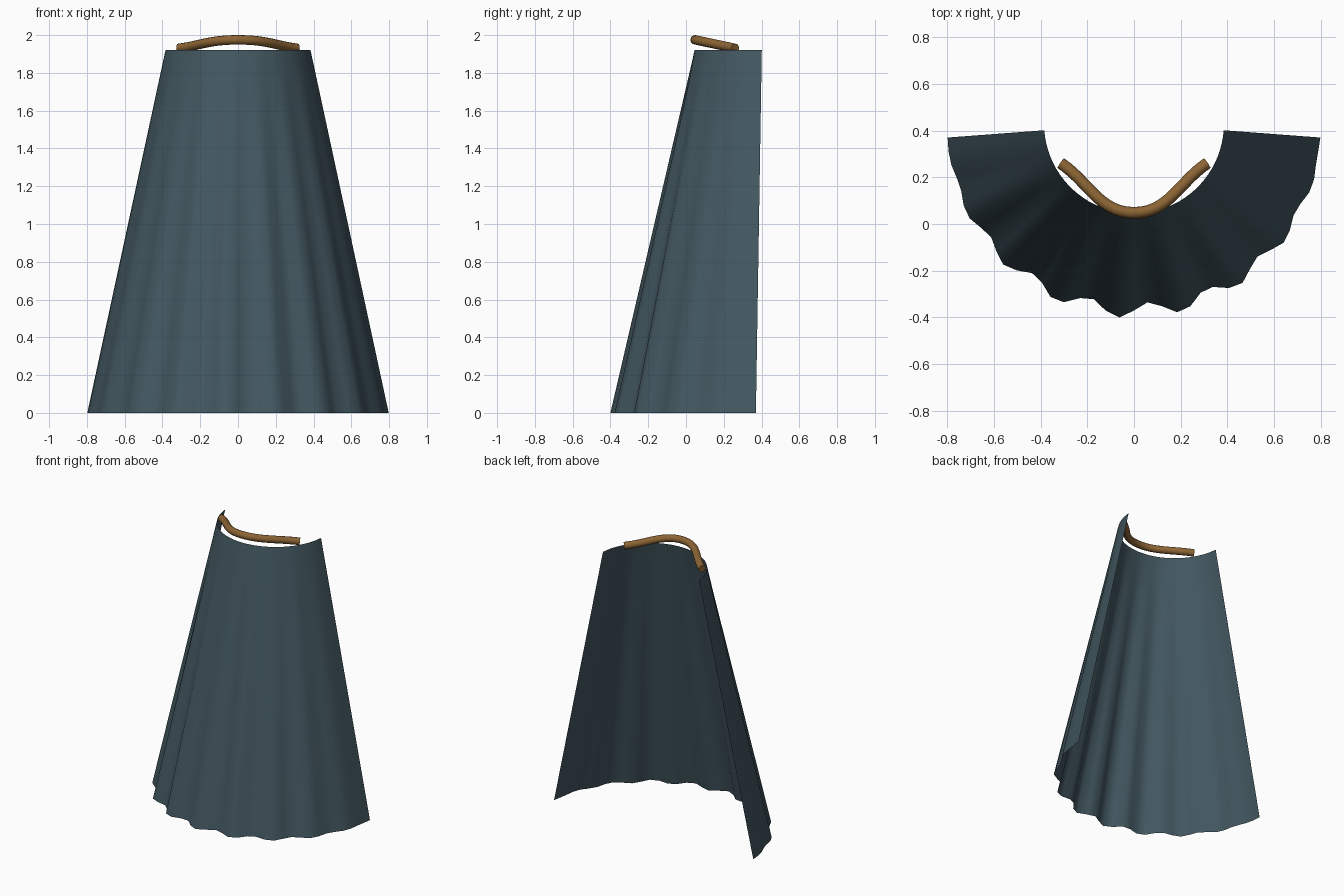
import bpy, bmesh, math

if "Cube" in bpy.data.objects:
    bpy.data.objects.remove(bpy.data.objects["Cube"])

def material(name, rgb):
    m = bpy.data.materials.new(name)
    m.diffuse_color = (*rgb, 1)
    m.use_nodes = True
    m.node_tree.nodes["Principled BSDF"].inputs["Base Color"].default_value = m.diffuse_color
    return m

slate = material("slate blue cloth", (0.055, 0.095, 0.117))
bronze = material("bronze", (0.26, 0.127, 0.034))

# Cape: open conical sheet whose pleats deepen toward the hem
COLS, ROWS, TOP, CENTRE_Y = 40, 20, 1.92, 0.43
bm = bmesh.new()
grid = []
for j in range(ROWS + 1):
    t = j / ROWS                      # 0 at the neck, 1 at the hem
    row = []
    for i in range(COLS + 1):
        u = i / COLS
        a = math.radians(171.4) * (u - 0.5)
        pleat = 0.033 * t * math.sin(math.pi * u) * math.sin(18 * math.pi * u)
        r = 0.385 + 0.415 * t + pleat
        row.append(bm.verts.new((r * math.sin(a), CENTRE_Y - r * math.cos(a), TOP * (1 - t))))
    grid.append(row)
for j in range(ROWS):
    for i in range(COLS):
        f = bm.faces.new((grid[j][i], grid[j + 1][i], grid[j + 1][i + 1], grid[j][i + 1]))
        f.smooth = True
me = bpy.data.meshes.new("cape")
bm.to_mesh(me)
bm.free()
me.materials.append(slate)
bpy.context.collection.objects.link(bpy.data.objects.new("cape", me))

# Collar: bent round bar resting on the neck edge
cu = bpy.data.curves.new("collar_bar", 'CURVE')
cu.dimensions = '3D'
cu.bevel_depth = 0.025
cu.bevel_resolution = 4
cu.resolution_u = 16
cu.use_fill_caps = True
sp = cu.splines.new('BEZIER')
sp.bezier_points.add(2)
for p, co in zip(sp.bezier_points, [(-0.313, 0.26, 1.93), (0, 0.048, 1.975), (0.313, 0.26, 1.93)]):
    p.co = co
    p.handle_left_type = p.handle_right_type = 'AUTO'
cu.materials.append(bronze)
bar = bpy.data.objects.new("collar_bar", cu)
bpy.context.collection.objects.link(bar)
bpy.context.view_layer.objects.active = bar
bar.select_set(True)
bpy.ops.object.convert(target='MESH')
bpy.ops.object.shade_smooth_by_angle(angle=math.radians(40))
